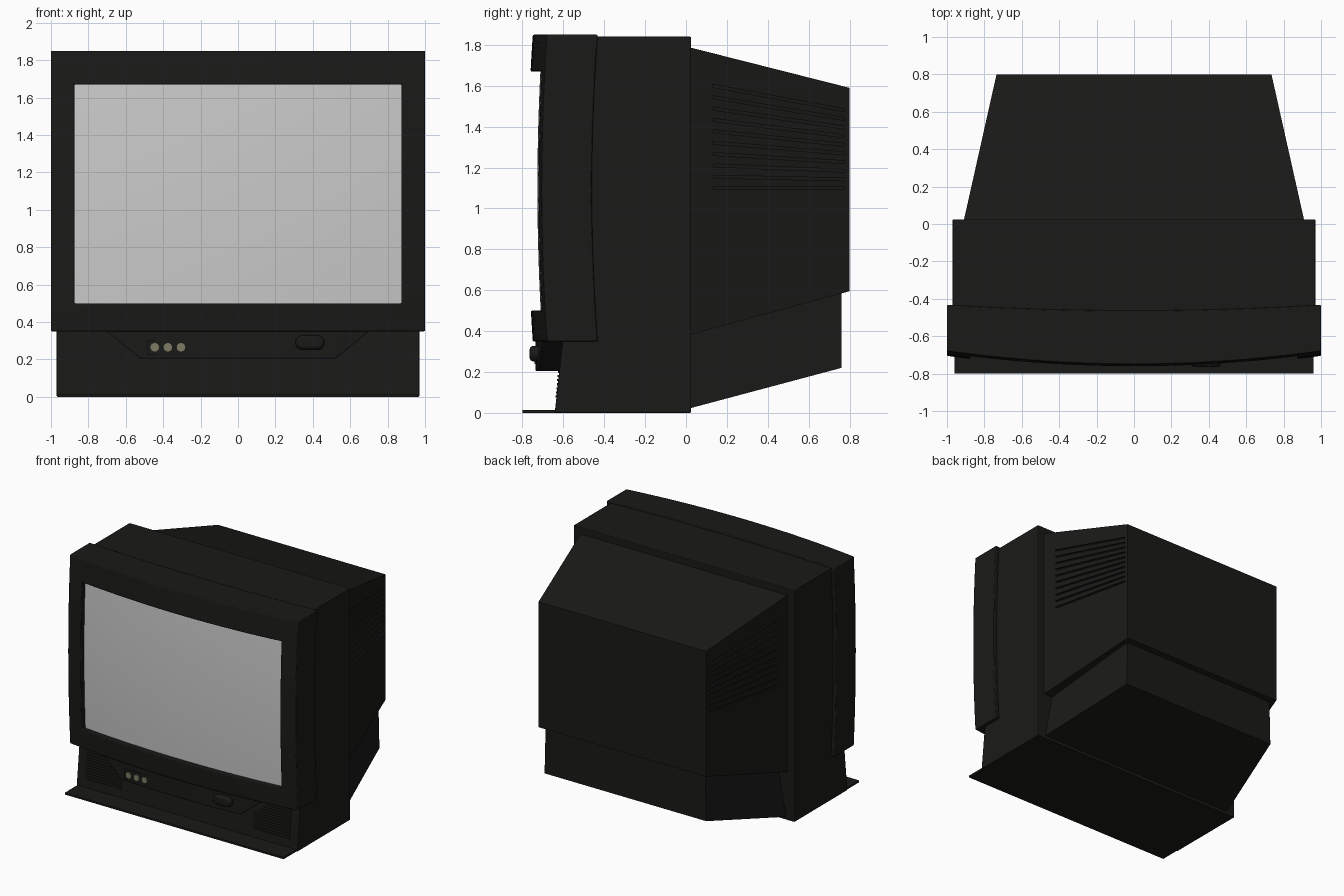
import bpy, bmesh, math
from mathutils import Vector

if "Cube" in bpy.data.objects:
    bpy.data.objects.remove(bpy.data.objects["Cube"])


def material(name, rgb):
    m = bpy.data.materials.new(name)
    m.diffuse_color = (*rgb, 1)
    m.use_nodes = True
    m.node_tree.nodes["Principled BSDF"].inputs["Base Color"].default_value = m.diffuse_color
    return m


BLACK = material("black_plastic", (0.01, 0.01, 0.009))
JACK = material("jack_beige", (0.2, 0.2, 0.13))


def finish(bm, name, mat=BLACK, smooth=False, bevel=0):
    bmesh.ops.recalc_face_normals(bm, faces=bm.faces)
    me = bpy.data.meshes.new(name)
    bm.to_mesh(me)
    bm.free()
    ob = bpy.data.objects.new(name, me)
    bpy.context.collection.objects.link(ob)
    if mat:
        me.materials.append(mat)
    if bevel:
        b = ob.modifiers.new("bevel", 'BEVEL')
        b.width, b.segments, b.limit_method = bevel, 2, 'ANGLE'
        b.angle_limit = math.radians(40)
    if smooth:
        bpy.ops.object.select_all(action='DESELECT')
        ob.select_set(True)
        bpy.context.view_layer.objects.active = ob
        bpy.ops.object.shade_smooth_by_angle(angle=math.radians(35))
    return ob


def loft(bm, a, b):
    """Closed solid between two rings with equal point counts."""
    va, vb = [bm.verts.new(p) for p in a], [bm.verts.new(p) for p in b]
    bm.faces.new(va)
    bm.faces.new(vb[::-1])
    n = len(va)
    for i in range(n):
        j = (i + 1) % n
        bm.faces.new((va[i], vb[i], vb[j], va[j]))


def box(bm, x0, x1, y0, y1, z0, z1):
    def ring(y):
        return [(x0, y, z0), (x1, y, z0), (x1, y, z1), (x0, y, z1)]
    loft(bm, ring(y0), ring(y1))


def span(a, b, n):
    return [a + (b - a) * i / n for i in range(n + 1)]


def slab(us, vs, front, back, hole=lambda u, v: False):
    """Curved slab: two grids joined along every open border."""
    bm = bmesh.new()
    cells = [(i, j) for i in range(len(us) - 1) for j in range(len(vs) - 1)
             if not hole((us[i] + us[i + 1]) / 2, (vs[j] + vs[j + 1]) / 2)]
    grid = {}

    def vert(k, i, j):
        if (k, i, j) not in grid:
            grid[k, i, j] = bm.verts.new((front, back)[k](us[i], vs[j]))
        return grid[k, i, j]

    edges = {}
    for i, j in cells:
        c = [(i, j), (i + 1, j), (i + 1, j + 1), (i, j + 1)]
        for k in (0, 1):
            bm.faces.new([vert(k, *p) for p in c])
        for p, q in zip(c, c[1:] + c[:1]):
            key = tuple(sorted((p, q)))
            edges[key] = edges.get(key, 0) + 1
    for (p, q), count in edges.items():
        if count == 1:
            bm.faces.new((vert(0, *p), vert(0, *q), vert(1, *q), vert(1, *p)))
    return bm


def bulge(y0, a, k):
    return lambda x, z: (x, y0 + a * x * x + k * (z - 1.1) ** 2, z)


# Main cabinet: side profile extruded across the width
bm = bmesh.new()
profile = [(-0.642, 0), (0.025, 0), (0.025, 1.84), (-0.6, 1.84), (-0.605, 0.35)]
loft(bm, [(-0.97, y, z) for y, z in profile], [(0.97, y, z) for y, z in profile])
finish(bm, "cabinet", bevel=0.006)

# Thin base lip in front
bm = bmesh.new()
box(bm, -0.96, 0.96, -0.8, -0.6, 0, 0.015)
finish(bm, "base_lip")

# Bulged front frame with screen opening
xs = [-1] + span(-0.875, 0.875, 20) + [1]
zs = [0.35, 0.42] + span(0.5, 1.67, 14) + [1.76, 1.85]
bm = slab(xs, zs, bulge(-0.775, 0.07, 0.045), bulge(-0.49, 0.03, 0.05),
          lambda x, z: abs(x) < 0.875 and 0.5 < z < 1.67)
finish(bm, "front_frame", smooth=True, bevel=0.006)

# Curved glass
bm = slab(span(-0.89, 0.89, 20), span(0.485, 1.685, 14),
          bulge(-0.727, 0.06, 0.045), lambda x, z: (x, -0.59, z))
finish(bm, "screen", mat=None, smooth=True)


# Control panel: tapered apron under the frame
def apron(y0, a):
    def f(u, z):
        x = u * (0.53 + 0.17 * (z - 0.21) / 0.14)
        return (x, y0 + a * x * x, z)
    return f


bm = slab(span(-1, 1, 16), [0.205, 0.28, 0.36], apron(-0.737, 0.07), apron(-0.58, 0))
finish(bm, "control_panel", smooth=True, bevel=0.005)

# Jack plate and three jacks
bm = bmesh.new()
box(bm, -0.485, -0.265, -0.733, -0.69, 0.225, 0.305)
finish(bm, "jack_plate", bevel=0.004)


def disc(cx, cz, r, y, n=20, stretch=0):
    return [(cx + r * math.cos(t) + math.copysign(stretch, math.cos(t)), y,
             cz + r * math.sin(t))
            for t in (2 * math.pi * (i + 0.5) / n for i in range(n))]


for i, x in enumerate((-0.445, -0.375, -0.305)):
    bm = bmesh.new()
    loft(bm, disc(x, 0.265, 0.025, -0.742), disc(x, 0.265, 0.025, -0.7))
    finish(bm, f"jack_{i + 1}", JACK, smooth=True)

# Oval power button
bm = bmesh.new()
loft(bm, disc(0.385, 0.29, 0.038, -0.765, 24, 0.04),
     disc(0.385, 0.29, 0.038, -0.7, 24, 0.04))
finish(bm, "power_button", smooth=True, bevel=0.016)

# Speaker grilles: slats following the sloped panel edge, mirrored
for side, s in (("left", -1), ("right", 1)):
    bm = bmesh.new()
    for z in span(0.08, 0.3, 11):
        x0 = 0.58 + max(0, z - 0.2) * 1.2
        y = -0.642 + 0.037 * z / 0.35
        a, b = sorted((s * x0, s * 0.9))
        box(bm, a, b, y - 0.005, y + 0.02, z - 0.005, z + 0.005)
    finish(bm, f"speaker_grille_{side}")


# Rear housing: tapered upper tube cover
def rect(y, w0, w1, z0, z1):
    return [(-w0, y, z0), (w0, y, z0), (w1, y, z1), (-w1, y, z1)]


bm = bmesh.new()
loft(bm, rect(0.01, 0.912, 0.912, 0.38, 1.79), rect(0.8, 0.735, 0.735, 0.595, 1.59))
upper = finish(bm, "rear_cover_upper")

# Lower rear housing, slightly inset, rising to the back
bm = bmesh.new()
loft(bm, rect(0.01, 0.9, 0.82, 0.02, 0.45), rect(0.76, 0.71, 0.70, 0.22, 0.62))
finish(bm, "rear_cover_lower")

# Side vents cut into the upper cover
bm = bmesh.new()
for s in (-1, 1):
    for t in span(0, 1, 9):
        rings = []
        for y, z in ((0.13, 1.1 + 0.5 * t), (0.775, 1.1 + 0.38 * t)):
            x = 0.912 - 0.224 * (y - 0.01)
            rings.append([(s * (x + dx), y, z + dz) for dx, dz in
                          ((-0.014, -0.007), (0.03, -0.007), (0.03, 0.007), (-0.014, 0.007))])
        loft(bm, *rings)
cutter = finish(bm, "vent_cutter")
cutter.hide_render = True
cutter.hide_set(True)
cut = upper.modifiers.new("vents", 'BOOLEAN')
cut.operation, cut.solver, cut.object = 'DIFFERENCE', 'EXACT', cutter
